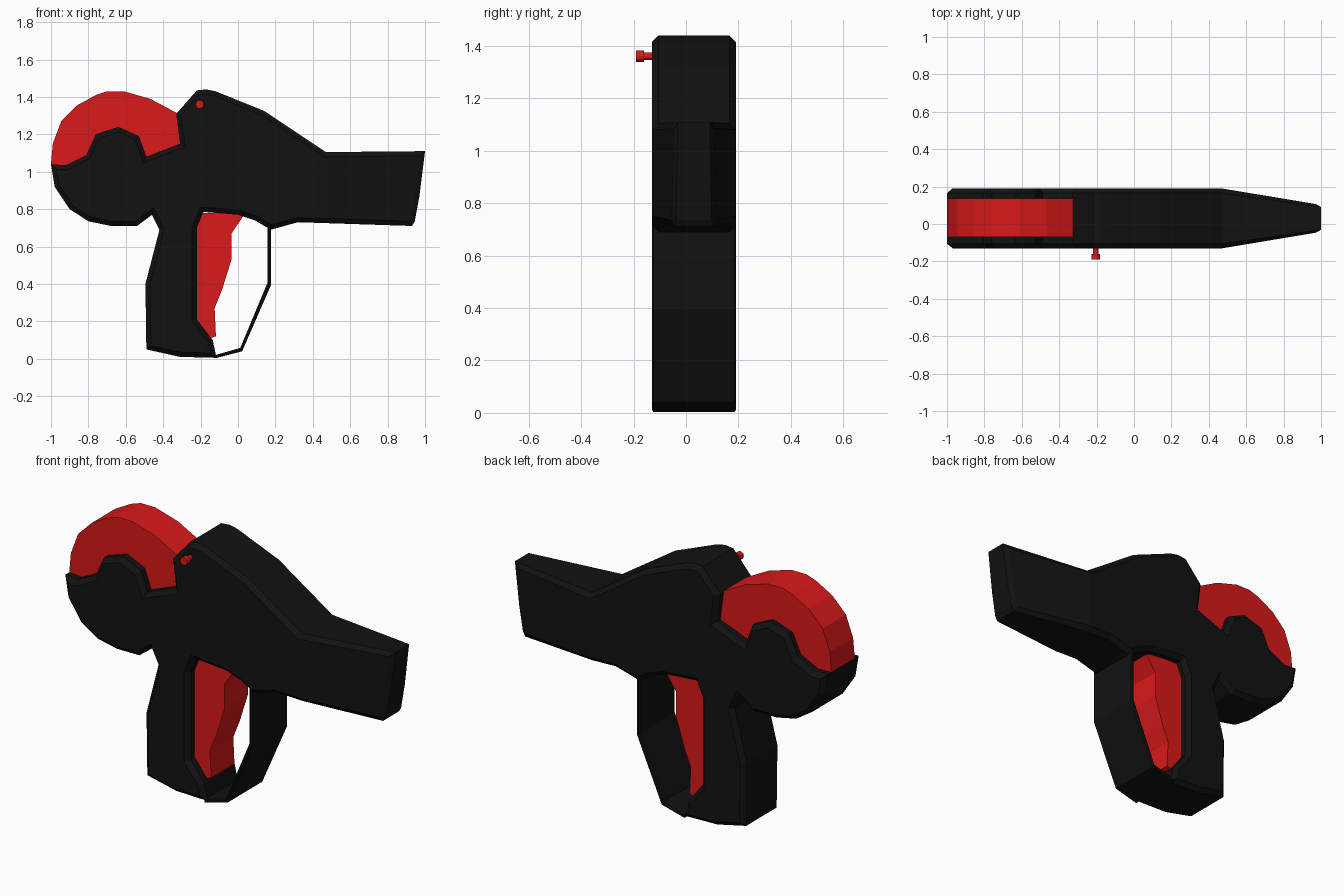
import bpy, bmesh
from math import pi

if "Cube" in bpy.data.objects:
    bpy.data.objects.remove(bpy.data.objects["Cube"])

Y0, Y1 = -0.13, 0.19            # body sides
YC = (Y0 + Y1) / 2


def material(name, rgb):
    m = bpy.data.materials.new(name)
    m.diffuse_color = (*rgb, 1)
    m.use_nodes = True
    m.node_tree.nodes["Principled BSDF"].inputs["Base Color"].default_value = m.diffuse_color
    return m


BLACK = material("black_plastic", (0.006, 0.006, 0.006))
RED = material("red_plastic", (0.7, 0.01, 0.01))


def extrude_profile(name, pts, y0, y1, mat, chamfer=0.0, taper=None):
    """Extrude an x/z outline along y, chamfer its rims, optionally taper towards +x."""
    bm = bmesh.new()
    face = bm.faces.new([bm.verts.new((x, y0, z)) for x, z in pts])
    ext = bmesh.ops.extrude_face_region(bm, geom=[face], use_keep_orig=True)
    for v in ext["geom"]:
        if isinstance(v, bmesh.types.BMVert):
            v.co.y = y1
    bmesh.ops.recalc_face_normals(bm, faces=bm.faces[:])
    if chamfer:
        rims = [e for e in bm.edges if abs(e.verts[0].co.y - e.verts[1].co.y) < 1e-5]
        bmesh.ops.bevel(bm, geom=rims, offset=chamfer, segments=1,
                        profile=0.5, affect='EDGES', clamp_overlap=False)
    if taper:
        start, end, ratio = taper
        bmesh.ops.bisect_plane(bm, geom=bm.verts[:] + bm.edges[:] + bm.faces[:],
                               plane_co=(start, 0, 0), plane_no=(1, 0, 0))
        for v in bm.verts:
            if v.co.x > start:
                t = (v.co.x - start) / (end - start)
                v.co.y = YC + (v.co.y - YC) * (1 + (ratio - 1) * t)
    bmesh.ops.triangulate(bm, faces=[f for f in bm.faces if len(f.verts) > 4])
    bmesh.ops.recalc_face_normals(bm, faces=bm.faces[:])
    me = bpy.data.meshes.new(name)
    bm.to_mesh(me)
    bm.free()
    me.materials.append(mat)
    ob = bpy.data.objects.new(name, me)
    bpy.context.collection.objects.link(ob)
    return ob


def pin(name, radius, ya, yb):
    bpy.ops.mesh.primitive_cylinder_add(vertices=12, radius=radius, depth=yb - ya,
                                        location=(-0.205, (ya + yb) / 2, 1.36),
                                        rotation=(pi / 2, 0, 0))
    ob = bpy.context.object
    ob.name = name
    ob.data.materials.append(RED)


# Main shell: hub cup, grip, trigger recess, tapered nozzle and top hump
hub = [(-0.31, 1.15), (-0.49, 1.08), (-0.53, 1.19), (-0.64, 1.24),
       (-0.76, 1.20), (-0.81, 1.09), (-0.92, 1.035)]
cup = [(-1.0, 1.04), (-0.98, 0.92), (-0.90, 0.80), (-0.80, 0.735),
       (-0.68, 0.71), (-0.54, 0.71), (-0.46, 0.77)]
grip = [(-0.42, 0.69), (-0.495, 0.40), (-0.49, 0.05), (-0.31, 0.01), (-0.115, 0.005),
        (-0.135, 0.10), (-0.22, 0.21), (-0.22, 0.70), (-0.185, 0.785)]
nozzle = [(0.0, 0.77), (0.09, 0.74), (0.175, 0.69), (0.32, 0.73),
          (0.93, 0.71), (0.945, 0.735), (0.97, 0.87), (1.0, 1.11), (0.47, 1.105)]
hump = [(0.14, 1.325), (-0.12, 1.43), (-0.17, 1.44), (-0.22, 1.435), (-0.33, 1.31)]
extrude_profile("body_shell", hub + cup + grip + nozzle + hump, Y0, Y1, BLACK,
                chamfer=0.025, taper=(0.47, 1.0, 0.45))

# Full-width trigger guard band
guard = [(0.157, 0.72), (0.157, 0.405), (0.012, 0.058), (-0.12, 0.02),
         (-0.12, 0.003), (0.022, 0.04), (0.177, 0.395), (0.177, 0.72)]
extrude_profile("trigger_guard", guard, Y0, Y1, BLACK, chamfer=0.006)

# Red tape roll segment sitting on the hub
roll = [(-1.0, 1.04), (-0.99, 1.15), (-0.945, 1.27), (-0.86, 1.355), (-0.76, 1.41),
        (-0.70, 1.43), (-0.61, 1.43), (-0.47, 1.39), (-0.31, 1.305)]
extrude_profile("tape_roll", roll + hub, -0.07, 0.137, RED)

# Red trigger
trigger = [(-0.23, 0.70), (-0.19, 0.78), (0.04, 0.78), (-0.035, 0.67), (-0.035, 0.53),
           (-0.085, 0.37), (-0.125, 0.27), (-0.118, 0.12), (-0.15, 0.11), (-0.23, 0.205)]
extrude_profile("trigger", trigger, -0.07, 0.137, RED)

# Side pin with a wider head
pin("pin_shaft", 0.014, -0.17, -0.12)
pin("pin_head", 0.022, -0.19, -0.16)
